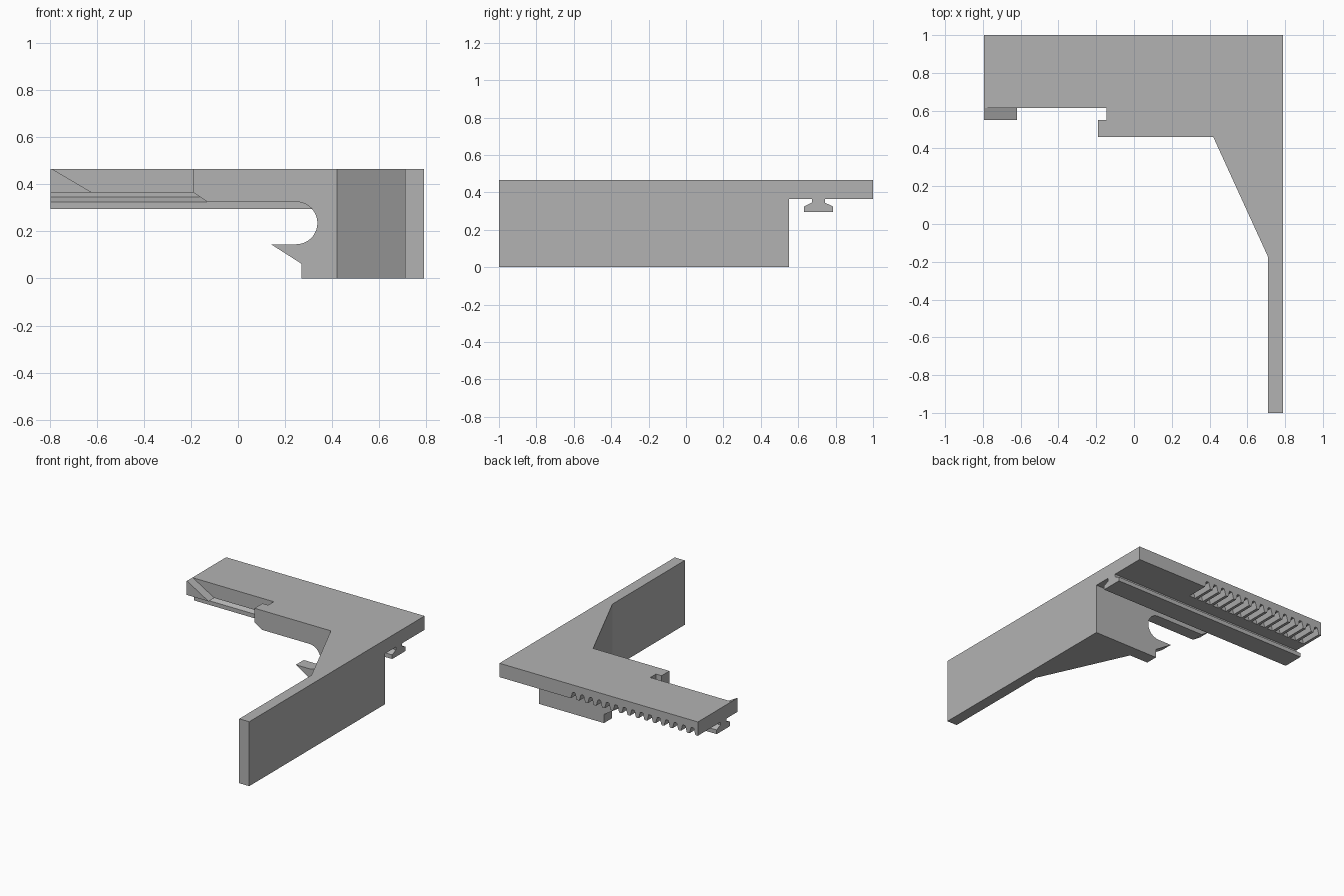
import bpy
import bmesh
import math
from mathutils import Vector

cube = bpy.data.objects.get("Cube")
if cube:
    bpy.data.objects.remove(cube, do_unlink=True)

# One plain grey for the whole bracket
grey = bpy.data.materials.new("plain_grey")
grey.use_nodes = True
COLOUR = (0.45, 0.45, 0.45, 1)
grey.diffuse_color = COLOUR
grey.node_tree.nodes["Principled BSDF"].inputs["Base Color"].default_value = COLOUR

# Shared dimensions
LEFT, RIGHT = -0.795, 0.79
TOP, UNDER = 0.465, 0.365
FRONT, BACK = -1.0, 1.0
JAW_FRONT, JAW_BACK = 0.46, 0.55
RACK_FRONT = 0.84


def extrude(name, profile, axis, start, end):
    """Extrude a 2D profile along an axis; profile holds the other two axes."""
    place = {
        "x": lambda a, b: Vector((start, a, b)),
        "y": lambda a, b: Vector((a, start, b)),
        "z": lambda a, b: Vector((a, b, start)),
    }[axis]
    step = Vector([end - start if axis == c else 0 for c in "xyz"])
    bm = bmesh.new()
    face = bm.faces.new([bm.verts.new(place(a, b)) for a, b in profile])
    result = bmesh.ops.extrude_face_region(bm, geom=[face])
    moved = [v for v in result["geom"] if isinstance(v, bmesh.types.BMVert)]
    bmesh.ops.translate(bm, verts=moved, vec=step)
    bmesh.ops.recalc_face_normals(bm, faces=bm.faces)
    mesh = bpy.data.meshes.new(name)
    bm.to_mesh(mesh)
    bm.free()
    mesh.materials.append(grey)
    obj = bpy.data.objects.new(name, mesh)
    bpy.context.collection.objects.link(obj)
    return obj


# Top plate with the notch beside the jaw
extrude("top_plate", [
    (LEFT, RACK_FRONT), (LEFT, 0.615), (-0.145, 0.615), (-0.145, JAW_BACK),
    (RIGHT, JAW_BACK), (RIGHT, RACK_FRONT)], "z", UNDER, TOP)

# Gear rack cut into the underside of the back strip
teeth, rack_start, depth = 15, 0.22, 0.047
pitch = (rack_start - LEFT) / teeth
rack = [(LEFT, TOP), (RIGHT, TOP), (RIGHT, UNDER)]
for i in range(teeth):
    x = rack_start - i * pitch
    rack += [(x, UNDER), (x - 0.2 * pitch, UNDER + depth),
             (x - 0.5 * pitch, UNDER + depth), (x - 0.7 * pitch, UNDER)]
rack.append((LEFT, UNDER))
extrude("rack_strip", rack, "y", RACK_FRONT, BACK)

# Small ramp at the free end of the plate
extrude("end_ramp", [
    (LEFT, TOP), (-0.79, TOP), (-0.62, UNDER), (LEFT, UNDER)],
    "y", JAW_BACK, 0.615)

# Slide rail under the plate, mirrored about its centre line
half = [(0.035, UNDER), (0.035, 0.345), (0.077, 0.325), (0.077, 0.295)]
centre = 0.708
extrude("slide_rail",
        [(centre + y, z) for y, z in half]
        + [(centre - y, z) for y, z in reversed(half)],
        "x", LEFT, RIGHT)

# Hooked jaw with a round throat
radius, throat_x, throat_z = 0.09, 0.247, 0.235
arc = [(throat_x + radius * math.cos(t), throat_z + radius * math.sin(t))
       for t in (math.pi / 2 - math.pi * i / 24 for i in range(25))]
jaw = extrude("hook_jaw", [
    (0.42, TOP), (-0.19, TOP), (-0.19, UNDER), (-0.13, 0.325), *arc,
    (0.14, 0.145), (0.27, 0.062), (0.27, 0), (0.42, 0)],
    "y", JAW_FRONT, JAW_BACK)

# Side wall with its diagonal brace
extrude("braced_side_wall", [
    (0.42, JAW_FRONT), (0.42, JAW_BACK), (RIGHT, JAW_BACK), (RIGHT, FRONT),
    (0.71, FRONT), (0.71, -0.175)], "z", 0, TOP)

# Smooth the throat while keeping corners sharp
bpy.ops.object.select_all(action="DESELECT")
jaw.select_set(True)
bpy.context.view_layer.objects.active = jaw
bpy.ops.object.shade_smooth_by_angle(angle=math.radians(30))
